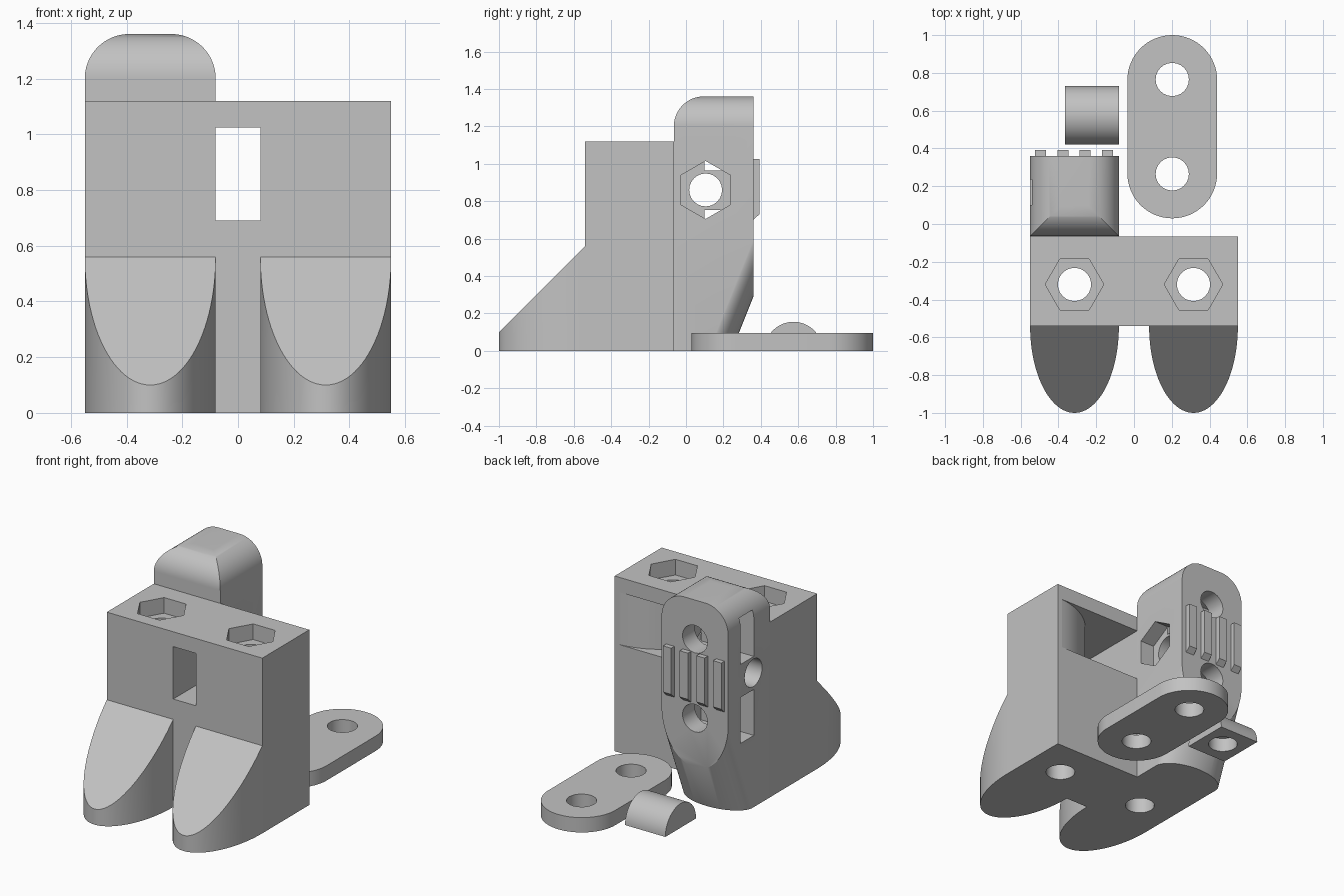
import bpy, bmesh
from math import sin, cos, pi, radians
from mathutils import Vector

if "Cube" in bpy.data.objects:
    bpy.data.objects.remove(bpy.data.objects["Cube"])

grey = bpy.data.materials.new("plain grey")
grey.use_nodes = True
colour = (0.54, 0.54, 0.54, 1)
grey.diffuse_color = colour
grey.node_tree.nodes["Principled BSDF"].inputs["Base Color"].default_value = colour


def arc(cx, cy, rx, ry, start, end, steps=24):
    """Points along an elliptical arc, angles in degrees."""
    angles = [radians(start + (end - start) * i / steps) for i in range(steps + 1)]
    return [(cx + rx * cos(a), cy + ry * sin(a)) for a in angles]


def ring(cx, cy, r, sides, turn=0):
    return arc(cx, cy, r, r, turn, turn + 360, sides)[:-1]


def prism(name, outline, axis, low, high, shear=(0, 0, 0)):
    """Extrude a 2D outline along an axis; shear slides the far end."""
    def place(p, d):
        return Vector({"x": (d, *p), "y": (p[0], d, p[1]), "z": (*p, d)}[axis])
    bm = bmesh.new()
    a = [bm.verts.new(place(p, low)) for p in outline]
    b = [bm.verts.new(place(p, high) + Vector(shear)) for p in outline]
    n = len(outline)
    bm.faces.new(a)
    bm.faces.new(b)
    for i in range(n):
        j = (i + 1) % n
        bm.faces.new((a[i], a[j], b[j], b[i]))
    bmesh.ops.recalc_face_normals(bm, faces=bm.faces)
    mesh = bpy.data.meshes.new(name)
    bm.to_mesh(mesh)
    bm.free()
    mesh.materials.append(grey)
    obj = bpy.data.objects.new(name, mesh)
    bpy.context.collection.objects.link(obj)
    return obj


def box(name, x0, x1, y0, y1, z0, z1):
    return prism(name, [(x0, y0), (x1, y0), (x1, y1), (x0, y1)], "z", z0, z1)


def combine(obj, others, operation):
    """Apply booleans, then remove the helper shapes."""
    for other in others:
        mod = obj.modifiers.new("bool", "BOOLEAN")
        mod.operation, mod.solver, mod.object = operation, "EXACT", other
        other.hide_render = True
    graph = bpy.context.evaluated_depsgraph_get()
    mesh = bpy.data.meshes.new_from_object(obj.evaluated_get(graph))
    obj.modifiers.clear()
    obj.data = mesh
    for other in others:
        bpy.data.objects.remove(other)
    return obj


HOLE, NUT = 0.088, 0.155
L, R, MID = -0.55, -0.08, -0.315     # column sides and centre line
FRONT, BACK = -0.54, -0.065          # block faces
PIVOT_Y, PIVOT_Z = 0.105, 0.86

# Main block with bolt holes, nut pockets and a flared window
block = box("main_block", L, -L, FRONT, BACK, 0, 1.12)
cutters = []
for x in (MID, -MID):
    cutters.append(prism("bolt_cut", ring(x, -0.32, HOLE, 24), "z", -0.1, 1.3))
    cutters.append(prism("nut_cut", ring(x, -0.32, NUT, 6), "z", 1.02, 1.3))
flare = ([(R, 0.05), (R, -0.7), (-R, -0.7)]
         + arc(-L, FRONT, 0.47, 0.475, 180, 94) + [(0.517, 0.05)])
cutters.append(prism("window_cut", flare, "z", 0.69, 1.025))
combine(block, cutters, "DIFFERENCE")

# Two sloped front toes
toes = []
for side, x in (("right", MID), ("left", -MID)):
    toe = prism(side + "_toe", arc(x, FRONT, 0.235, 0.46, 180, 360, 48), "z", 0, 0.8)
    slope = prism("slope_cut", [(-1.2, -0.1), (-0.3, 0.8), (-0.3, 1.5), (-1.2, 1.5)],
                  "x", -1, 1)
    toes.append(combine(toe, [slope], "DIFFERENCE"))

# Rear column: rounded top in two directions, slanted rounded foot
column = prism("rear_column", [(L, 0), (R, 0)] + arc(-0.24, 1.2, 0.16, 0.16, 0, 90)
               + arc(-0.39, 1.2, 0.16, 0.16, 90, 180), "y", BACK, 0.36)
side_form = prism("side_form", [(BACK, -0.1), (0.5, -0.1), (0.5, 1.36)]
                  + arc(0.095, 1.2, 0.16, 0.16, 90, 180), "x", -1, 1)
foot_form = prism("foot_form", [(MID - 0.236, -2), (MID + 0.236, -2)]
                  + arc(MID, 0.11, 0.236, 0.135, 0, 180, 40), "z", 0, 1.5, (0, 0.6, 0))
combine(column, [side_form, foot_form], "INTERSECT")

# Column bolt hole, nut pocket, screw holes and side nut slots
cutters = [prism("bolt_cut", ring(PIVOT_Y, PIVOT_Z, HOLE, 24), "x", -1, 0.2),
           prism("nut_cut", ring(PIVOT_Y, PIVOT_Z, NUT, 6, 90), "x", -0.18, 0.1)]
for z in (1.11, 0.605):
    cutters.append(prism("screw_cut", ring(MID, z, HOLE, 24), "y", 0.0, 0.6))
    cutters.append(box("slot_cut", -0.7, MID + 0.14, 0.1, 0.235, z - 0.147, z + 0.147))
combine(column, cutters, "DIFFERENCE")

# Grip ribs on the back of the column
ribs = []
for i in range(4):
    x = -0.495 + 0.118 * i
    ribs.append(prism(f"grip_rib_{i + 1}", [(0.355, 0.695), (0.392, 0.73),
                      (0.392, 1.025), (0.355, 1.025)], "x", x - 0.029, x + 0.029))

# Loose rounded plate with two holes
plate = prism("clamp_plate", arc(0.2025, 0.7625, 0.2375, 0.2375, 0, 180, 32)
              + arc(0.2025, 0.2675, 0.2375, 0.2375, 180, 360, 32), "z", 0, 0.095)
combine(plate, [prism("hole_cut", ring(0.2025, y, HOLE, 24), "z", -0.1, 0.3)
                for y in (0.265, 0.765)], "DIFFERENCE")

# Loose half-round peg with a blind hole underneath
peg = prism("half_round_peg", arc(0.575, 0, 0.155, 0.155, 0, 180, 32), "x", -0.365, R)
combine(peg, [prism("peg_cut", ring(-0.222, 0.575, HOLE, 24), "z", -0.1, 0.09)],
        "DIFFERENCE")

# Smooth curved faces, keep edges sharp
bpy.ops.object.select_all(action="DESELECT")
for obj in [block, column, plate, peg] + toes + ribs:
    obj.select_set(True)
    bpy.context.view_layer.objects.active = obj
bpy.ops.object.shade_smooth_by_angle(angle=radians(25))
